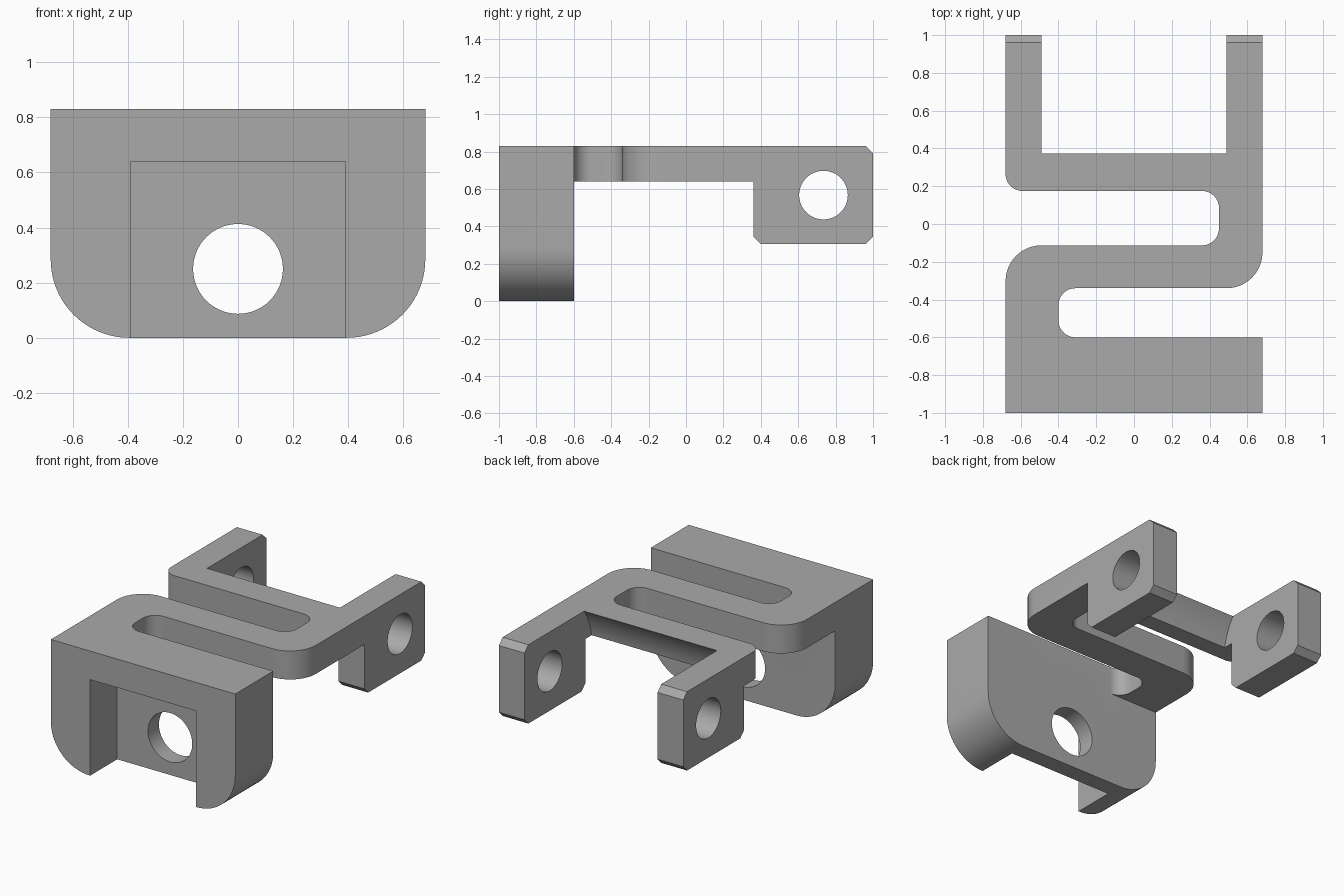
import bpy, bmesh
from math import sin, cos, pi
from mathutils import Vector

if "Cube" in bpy.data.objects:
    bpy.data.objects.remove(bpy.data.objects["Cube"])

grey = bpy.data.materials.new("plain grey")
grey.use_nodes = True
grey.diffuse_color = (0.4, 0.4, 0.4, 1)
grey.node_tree.nodes["Principled BSDF"].inputs["Base Color"].default_value = (0.4, 0.4, 0.4, 1)


def rounded(corners, steps=12):
    """Outline from (u, v, radius) corners; rounded ones must be square."""
    out = []
    for i, (u, v, r) in enumerate(corners):
        p = Vector((u, v))
        if not r:
            out.append(p)
            continue
        before = (Vector(corners[i - 1][:2]) - p).normalized() * r
        after = (Vector(corners[(i + 1) % len(corners)][:2]) - p).normalized() * r
        for k in range(steps + 1):
            t = k / steps * pi / 2
            out.append(p + before + after - after * cos(t) - before * sin(t))
    return out


def circle(u, v, r, n=64):
    return [(u + r * cos(2 * pi * k / n), v + r * sin(2 * pi * k / n)) for k in range(n)]


def prism(name, outline, axis, low, high):
    """Extrude a flat outline along one axis."""
    place = {"x": lambda u, v, w: (w, u, v),
             "y": lambda u, v, w: (u, w, v),
             "z": lambda u, v, w: (u, v, w)}[axis]
    bm = bmesh.new()
    base = bm.faces.new([bm.verts.new(place(u, v, low)) for u, v in outline])
    grown = bmesh.ops.extrude_face_region(bm, geom=[base])["geom"]
    bmesh.ops.translate(bm, verts=[g for g in grown if isinstance(g, bmesh.types.BMVert)],
                        vec=place(0, 0, high - low))
    bmesh.ops.recalc_face_normals(bm, faces=bm.faces[:])
    mesh = bpy.data.meshes.new(name)
    bm.to_mesh(mesh)
    bm.free()
    mesh.materials.append(grey)
    ob = bpy.data.objects.new(name, mesh)
    bpy.context.collection.objects.link(ob)
    return ob


def combine(body, tool, operation):
    """Apply a boolean, then discard the tool."""
    tool.hide_render = True
    bpy.context.view_layer.objects.active = body
    mod = body.modifiers.new("cut", "BOOLEAN")
    mod.operation, mod.solver, mod.object = operation, "EXACT", tool
    bpy.ops.object.modifier_apply(modifier=mod.name)
    bpy.data.objects.remove(tool)


HALF, TOP, LUG, PLATE = 0.68, 0.83, 0.49, 0.64
PIN_Y, PIN_Z = 0.735, 0.5675

# Winding plate outline with two slots and a fork at the back
plan = rounded([
    (-HALF, -1, 0), (HALF, -1, 0), (HALF, -0.6, 0),
    (-0.4, -0.6, 0.09), (-0.4, -0.34, 0.09), (HALF, -0.34, 0.19),
    (HALF, 1, 0), (LUG, 1, 0), (LUG, 0.375, 0), (-LUG, 0.375, 0), (-LUG, 1, 0), (-HALF, 1, 0),
    (-HALF, 0.175, 0.09), (0.45, 0.175, 0.09), (0.45, -0.113, 0.09), (-HALF, -0.113, 0.19)])
bracket = prism("bracket", plan, "z", 0, TOP)

# Side profile: deep front block, thin plate, chamfered lugs
side = [(-1.2, -0.2), (-0.6, -0.2), (-0.6, PLATE), (0.36, PLATE), (0.36, 0.345), (0.4, 0.305),
        (0.96, 0.305), (1, 0.345), (1, 0.79), (0.96, TOP), (0.96, 1), (-1.2, 1)]
combine(bracket, prism("side_profile", side, "x", -0.9, 0.9), "INTERSECT")

# Rounded lower corners of the front block
front = rounded([(-HALF, 0, 0.285), (HALF, 0, 0.285), (HALF, 1, 0), (-HALF, 1, 0)], 20)
combine(bracket, prism("front_profile", front, "y", -1.2, 1.2), "INTERSECT")

# Front recess and its hole
recess = [(-0.39, -0.2), (0.39, -0.2), (0.39, PLATE), (-0.39, PLATE)]
combine(bracket, prism("recess", recess, "y", -1.2, -0.715), "DIFFERENCE")
combine(bracket, prism("front_hole", circle(0, 0.25, 0.163), "y", -0.9, -0.5), "DIFFERENCE")

# Curved clearance behind the crossbar, and pin holes through the lugs
combine(bracket, prism("clearance", circle(PIN_Y, PIN_Z, 0.447, 96), "x", -LUG, LUG), "DIFFERENCE")
combine(bracket, prism("pin_hole", circle(PIN_Y, PIN_Z, 0.13), "x", -0.9, 0.9), "DIFFERENCE")

bpy.ops.object.select_all(action="DESELECT")
bracket.select_set(True)
bpy.context.view_layer.objects.active = bracket
bpy.ops.object.shade_smooth_by_angle(angle=pi / 6)
